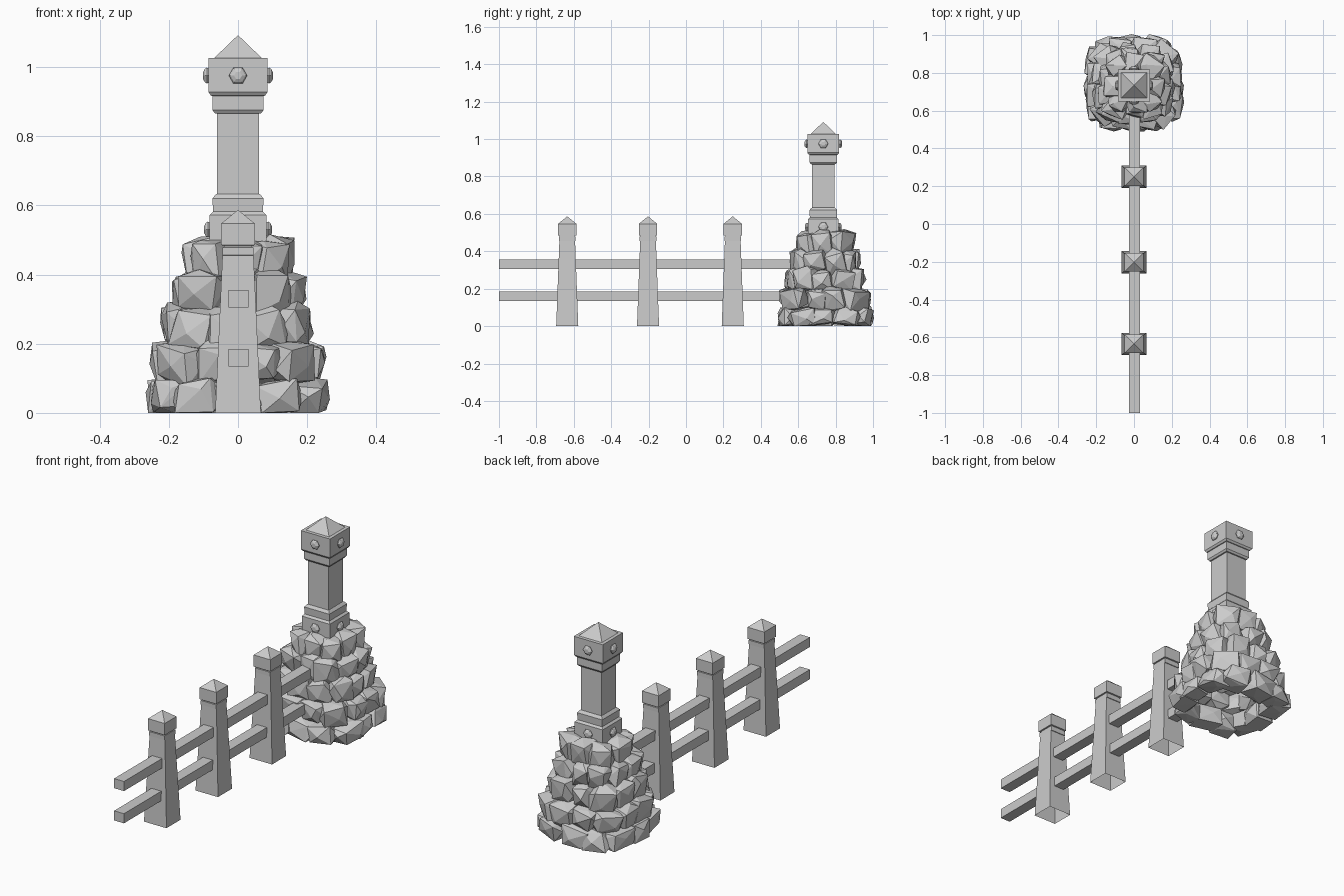
import bpy, bmesh, math, random
from mathutils import Vector, Matrix

if "Cube" in bpy.data.objects:
    bpy.data.objects.remove(bpy.data.objects["Cube"])

random.seed(11)


def finish(bm, name, matrix):
    bmesh.ops.recalc_face_normals(bm, faces=bm.faces)
    me = bpy.data.meshes.new(name)
    bm.to_mesh(me)
    bm.free()
    ob = bpy.data.objects.new(name, me)
    ob.matrix_world = matrix
    bpy.context.collection.objects.link(ob)
    return ob


def loft(name, sections, sides, matrix, cap_bottom=False, apex=None):
    """Stack of regular n-sided rings (rx, ry, z), closed by an apex or a flat top."""
    bm = bmesh.new()
    rings = []
    for rx, ry, z in sections:
        ring = []
        for i in range(sides):
            a = 2 * math.pi * (i + 0.5) / sides
            k = 1 / math.cos(math.pi / sides)      # sizes are measured to the flats
            ring.append(bm.verts.new((rx * k * math.cos(a), ry * k * math.sin(a), z)))
        rings.append(ring)
    for lo, hi in zip(rings, rings[1:]):
        for i in range(sides):
            j = (i + 1) % sides
            bm.faces.new((lo[i], lo[j], hi[j], hi[i]))
    top = rings[-1]
    if apex is None:
        bm.faces.new(top)
    else:
        tip = bm.verts.new((0, 0, apex))
        for i in range(sides):
            bm.faces.new((top[i], top[(i + 1) % sides], tip))
    if cap_bottom:
        bm.faces.new(rings[0][::-1])
    return finish(bm, name, matrix)


def stone(name, size, matrix):
    """Convex faceted boulder: jittered box corners plus bulging face points."""
    bm = bmesh.new()
    r = random.uniform
    pts = []
    for x in (-1, 1):
        for y in (-1, 1):
            for z in (-1, 1):
                pts.append((x * r(.6, .95), y * r(.6, .95), z * r(.65, .98)))
    for axis in range(3):
        for s in (-1, 1):
            p = [r(-.45, .45) for _ in range(3)]
            p[axis] = s * r(.95, 1.15)
            pts.append(p)
    for p in pts:
        co = matrix @ Vector([p[i] * size[i] for i in range(3)])
        co.z = max(co.z, 0)                        # sit flat on the ground
        bm.verts.new(co)
    res = bmesh.ops.convex_hull(bm, input=bm.verts)
    loose = [v for v in bm.verts if not v.link_faces]
    bmesh.ops.delete(bm, geom=loose, context='VERTS')
    return finish(bm, name, Matrix())


# fence posts
post = [(.066, .059, 0), (.045, .042, .455), (.045, .045, .456), (.045, .045, .478),
        (.041, .041, .479), (.041, .041, .484), (.049, .049, .485), (.049, .049, .547)]
for y in (-.635, -.203, .25):
    loft("fence_post", post, 4, Matrix.Translation((0, y, 0)), apex=.587)

# rails
for z in (.159, .330):
    bm = bmesh.new()
    bmesh.ops.create_cube(bm, size=1)
    bmesh.ops.scale(bm, vec=(.058, 1.6, .051), verts=bm.verts)
    finish(bm, "fence_rail", Matrix.Translation((.002, -.2, z)))

# pillar
PY = .734
pillar = [(.082, .082, .40), (.082, .082, .572), (.072, .072, .582), (.074, .074, .62),
          (.064, .064, .632), (.061, .061, .633), (.061, .061, .865), (.067, .067, .866),
          (.074, .074, .876), (.074, .074, .916), (.078, .078, .917), (.085, .085, .927),
          (.085, .085, 1.026), (.068, .068, 1.0265)]
loft("pillar", pillar, 4, Matrix.Translation((0, PY, 0)), apex=1.092)

# bolts on the four faces of the pillar head and foot
bolt = [(.018, .018, -.004), (.023, .023, .005), (.019, .019, .011), (.010, .010, .016)]
for z, d in ((.975, .085), (.53, .082)):
    for k in range(4):
        m = (Matrix.Translation((0, PY, z)) @ Matrix.Rotation(k * math.pi / 2, 4, 'Z')
             @ Matrix.Translation((d, 0, 0)) @ Matrix.Rotation(math.pi / 2, 4, 'Y'))
        loft("bolt", bolt, 6, m)


def outline(a, hx, hy, e=.5):
    """Point on a rounded square."""
    c, s = math.cos(a), math.sin(a)
    return Vector((hx * math.copysign(abs(c) ** e, c), hy * math.copysign(abs(s) ** e, s), 0))


# stone pile: (outer half size, z centre, half height, stone count) per course
courses = [(.262, .045, .050, 12), (.248, .145, .058, 12), (.218, .250, .062, 11),
           (.190, .350, .062, 10), (.163, .440, .062, 8)]
for c, (half, zc, hh, n) in enumerate(courses):
    # space the stones evenly along the outline
    depth = .058
    path = [outline(2 * math.pi * i / 400, half - depth, (half - depth) * .95) for i in range(401)]
    acc = [0]
    for p, q in zip(path, path[1:]):
        acc.append(acc[-1] + (q - p).length)
    for k in range(n):
        t = ((k + .5 * (c % 2) + random.uniform(-.12, .12)) / n % 1) * acc[-1]
        i = min(next(j for j, v in enumerate(acc) if v >= t), 399)
        pos = path[i]
        tan = path[i + 1] - path[i]
        yaw = math.atan2(tan.y, tan.x) + random.uniform(-.2, .2)
        loc = pos + Vector((0, .742, zc + random.uniform(-.008, .008)))
        tilt = random.uniform(.05, .25) if c else 0
        m = (Matrix.Translation(loc) @ Matrix.Rotation(yaw, 4, 'Z')
             @ Matrix.Rotation(tilt, 4, 'X') @ Matrix.Rotation(random.uniform(-.2, .2), 4, 'Y'))
        length = acc[-1] / n * random.uniform(.58, .74)
        stone("stone", (length, depth * random.uniform(.92, 1.12), hh * random.uniform(.95, 1.1)), m)
